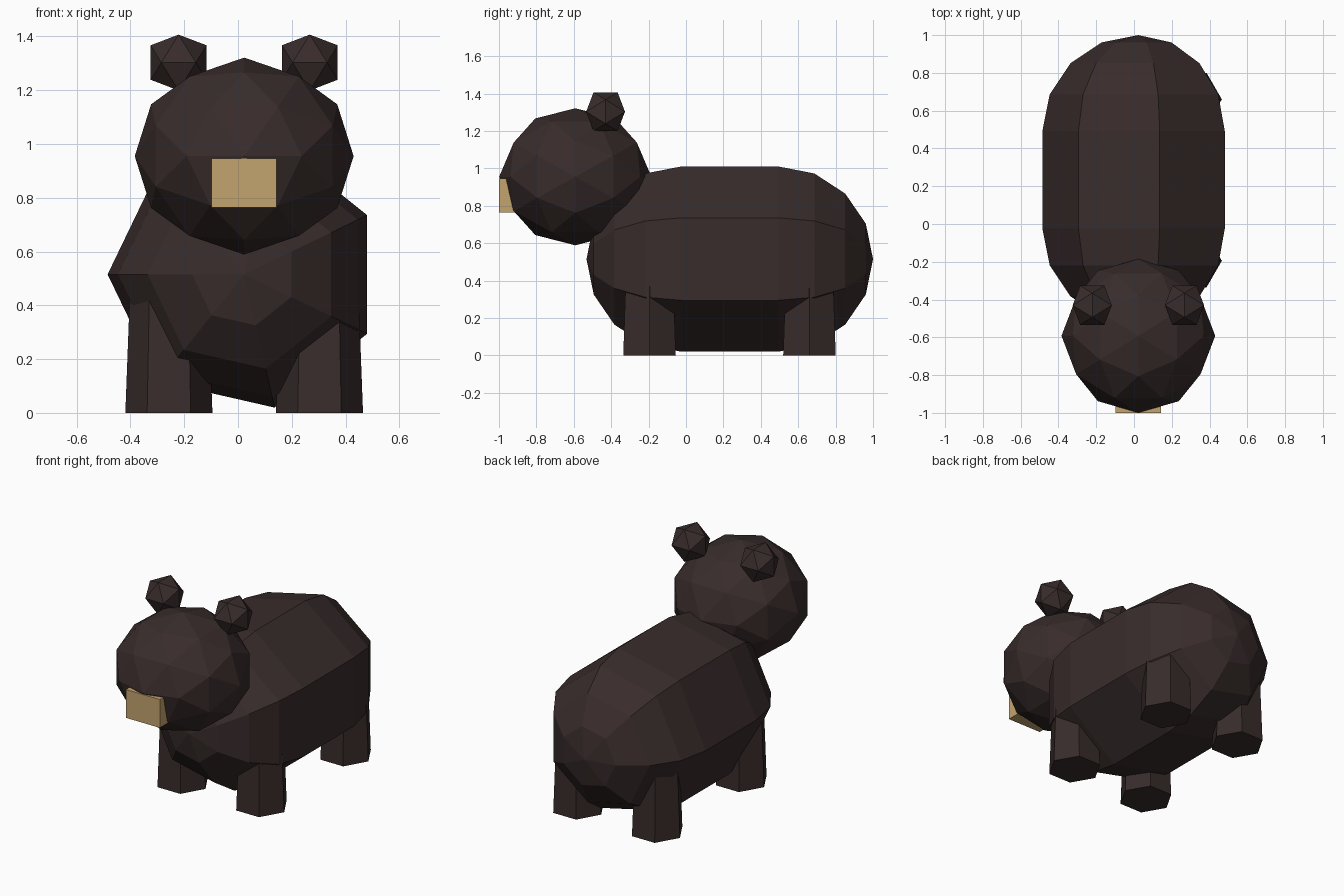
import bpy, bmesh, math
from mathutils import Vector

if "Cube" in bpy.data.objects:
    bpy.data.objects.remove(bpy.data.objects["Cube"])

CX = 0.023  # symmetry plane of the animal


def material(name, hexcode):
    def lin(c):
        c /= 255
        return c / 12.92 if c <= 0.04045 else ((c + 0.055) / 1.055) ** 2.4
    m = bpy.data.materials.new(name)
    m.diffuse_color = [lin(int(hexcode[i:i + 2], 16)) for i in (0, 2, 4)] + [1]
    m.use_nodes = True
    m.node_tree.nodes["Principled BSDF"].inputs["Base Color"].default_value = m.diffuse_color
    return m


FUR = material("dark brown fur", "382C2B")
TAN = material("tan muzzle", "C4A46E")


def finish(name, bm, mat):
    bmesh.ops.recalc_face_normals(bm, faces=bm.faces)
    me = bpy.data.meshes.new(name)
    bm.to_mesh(me)
    bm.free()
    me.materials.append(mat)
    ob = bpy.data.objects.new(name, me)
    bpy.context.collection.objects.link(ob)
    return ob


def icosahedron(name, center, radius, scale=(1, 1, 1), detail=0):
    """Icosahedron aligned to the axes, optionally split once and rounded."""
    t = (1 + 5 ** 0.5) / 2
    bm = bmesh.new()
    for a in (-1, 1):
        for b in (-t, t):
            for p in ((0, a, b), (a, b, 0), (b, 0, a)):
                bm.verts.new(p)
    bmesh.ops.convex_hull(bm, input=bm.verts[:])
    if detail:
        bmesh.ops.subdivide_edges(bm, edges=bm.edges[:], cuts=1, use_grid_fill=True)
    for v in bm.verts:
        n = v.co.normalized() * radius
        v.co = Vector(center) + n * Vector(scale)
    return finish(name, bm, FUR)


def body(radius=0.508, y0=-0.024, y1=0.492, z=0.515, sides=7, steps=4):
    """Seven-sided capsule lying along y."""
    bm = bmesh.new()
    half = [i * math.pi / 2 / steps for i in range(steps)]
    rings = [(y0 - radius * math.sin(a), radius * math.cos(a)) for a in reversed(half)]
    rings += [(y1 + radius * math.sin(a), radius * math.cos(a)) for a in half]
    loops = []
    for y, r in rings:
        angles = [math.pi + math.tau * k / sides for k in range(sides)]
        loops.append([bm.verts.new((CX + r * math.cos(a), y, z + r * math.sin(a))) for a in angles])
    for p, q in zip(loops, loops[1:]):
        for k in range(sides):
            j = (k + 1) % sides
            bm.faces.new((p[k], p[j], q[j], q[k]))
    for loop, y in ((loops[0], y0 - radius), (loops[-1], y1 + radius)):
        tip = bm.verts.new((CX, y, z))
        for k in range(sides):
            bm.faces.new((loop[k], loop[(k + 1) % sides], tip))
    return finish("body", bm, FUR)


def leg(name, x, y, height=0.45):
    """Tapered six-sided leg with corners on the x axis."""
    bm = bmesh.new()
    bmesh.ops.create_cone(bm, cap_ends=True, segments=6, radius1=0.162, radius2=0.145, depth=height)
    for v in bm.verts:  # put a corner on the x axis
        v.co = Vector((v.co.y, -v.co.x, v.co.z)) + Vector((x, y, height / 2))
    return finish(name, bm, FUR)


body()
icosahedron("head", (CX, -0.592, 0.955), 0.407, (1, 1, 0.9), detail=1)

# ears and legs on both sides
for side, s in (("left", -1), ("right", 1)):
    icosahedron(side + "_ear", (CX + s * 0.244, -0.43, 1.303), 0.122)
    leg("front_leg_" + side, CX + s * 0.28, -0.195)
    leg("back_leg_" + side, CX + s * 0.28, 0.66)

# muzzle block
bm = bmesh.new()
bmesh.ops.create_cube(bm, size=1)
for v in bm.verts:
    v.co = v.co * Vector((0.242, 0.2, 0.182)) + Vector((CX, -0.9, 0.855))
finish("muzzle", bm, TAN)
